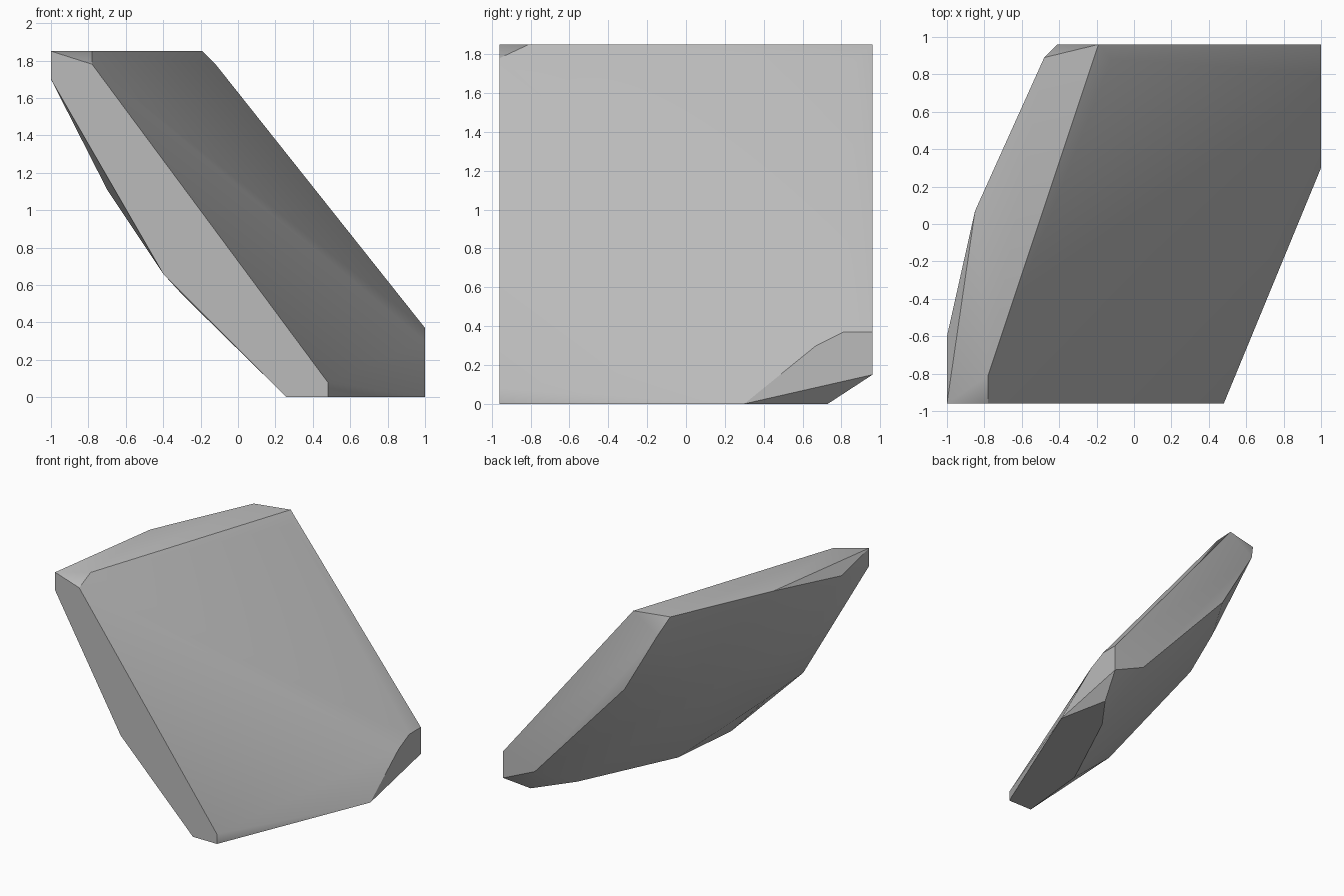
import bpy
import bmesh
import math

# Remove the default cube
cube = bpy.data.objects.get("Cube")
if cube:
    bpy.data.objects.remove(cube, do_unlink=True)

TOP, BOTTOM = 1.85, 0.0
FRONT, BACK = -0.96, 0.96
LEFT, RIGHT = 1.0, -1.0


def make_material(name, colour):
    material = bpy.data.materials.new(name)
    material.use_nodes = True
    material.diffuse_color = colour
    shader = material.node_tree.nodes["Principled BSDF"]
    shader.inputs["Base Color"].default_value = colour
    shader.inputs["Roughness"].default_value = 0.9
    return material


def make_hull(name, corners, material):
    """Wrap a faceted stone around its corners and merge flat facets."""
    bm = bmesh.new()
    for corner in corners:
        bm.verts.new(corner)
    bmesh.ops.convex_hull(bm, input=bm.verts[:])
    loose = [v for v in bm.verts if not v.link_faces]
    bmesh.ops.delete(bm, geom=loose, context='VERTS')
    bmesh.ops.dissolve_limit(bm, angle_limit=math.radians(0.6),
                             verts=bm.verts[:], edges=bm.edges[:])
    bmesh.ops.recalc_face_normals(bm, faces=bm.faces[:])
    mesh = bpy.data.meshes.new(name)
    bm.to_mesh(mesh)
    bm.free()
    mesh.materials.append(material)
    stone = bpy.data.objects.new(name, mesh)
    bpy.context.collection.objects.link(stone)
    bpy.ops.object.select_all(action='DESELECT')
    stone.select_set(True)
    bpy.context.view_layer.objects.active = stone
    bpy.ops.object.shade_smooth_by_angle(angle=math.radians(30))
    return stone


# Level cuts at the top and the base, as x and y
top_cut = [(RIGHT, FRONT), (-0.78, -0.81), (-0.19, BACK),
           (-0.48, 0.89), (-0.85, 0.07)]
base_cut = [(0.26, FRONT), (0.48, FRONT), (LEFT, 0.3),
            (0.91, 0.73), (0.69, 0.43), (0.32, -0.35)]

# Upright cuts at the front and the back, as x and z
front_cut = [(RIGHT, 1.7), (-0.78, 1.78), (0.48, 0.08), (-0.4, 0.66)]
back_cut = [(LEFT, 0.37), (LEFT, 0.15), (0.71, 0.28),
            (-0.11, 1.18), (-0.41, 1.7)]

# Cut at the left end, as y and z
left_cut = [(0.67, 0.3), (0.81, 0.37)]

# Rounded upper edge, right corner and bulging underside
bulges = [(-0.12, 0.88, 1.78), (RIGHT, -0.6, 1.76),
          (-0.7, -0.57, 1.11), (-0.29, -0.65, 0.54),
          (-0.5, 0.1, 1.07), (-0.39, 0.5, 1.19)]

corners = [(x, y, TOP) for x, y in top_cut]
corners += [(x, y, BOTTOM) for x, y in base_cut]
corners += [(x, FRONT, z) for x, z in front_cut]
corners += [(x, BACK, z) for x, z in back_cut]
corners += [(LEFT, y, z) for y, z in left_cut]
corners += bulges

grey_stone = make_material("grey stone", (0.5, 0.5, 0.5, 1.0))
make_hull("leaning_stone_slab", corners, grey_stone)
